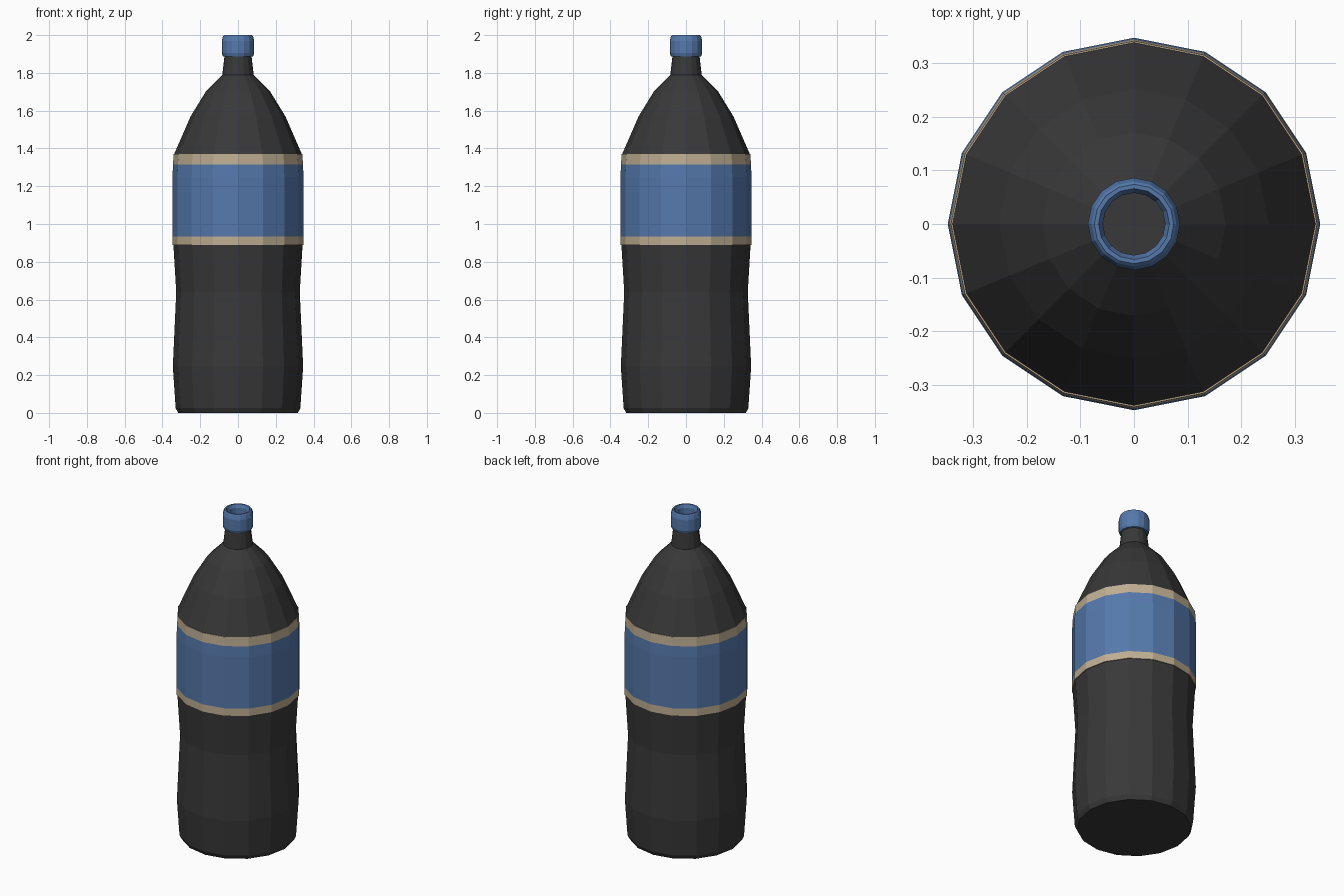
import bpy, bmesh
from math import cos, sin, tau

if "Cube" in bpy.data.objects:
    bpy.data.objects.remove(bpy.data.objects["Cube"])

SIDES = 16


def material(name, rgb):
    m = bpy.data.materials.new(name)
    m.diffuse_color = (*rgb, 1)
    m.use_nodes = True
    m.node_tree.nodes["Principled BSDF"].inputs["Base Color"].default_value = m.diffuse_color
    return m


DARK = material("dark", (0.04, 0.04, 0.04))
BLUE = material("blue", (0.09, 0.19, 0.41))
TAN = material("tan", (0.52, 0.42, 0.29))


def lathe(name, profile, mat, cap_start=False, cap_end=False):
    """Spin (radius, height) points round z as flat facets."""
    bm = bmesh.new()
    rings = [[bm.verts.new((r * cos(tau * i / SIDES), r * sin(tau * i / SIDES), z))
              for i in range(SIDES)] for r, z in profile]
    for a, b in zip(rings, rings[1:]):
        for i in range(SIDES):
            j = (i + 1) % SIDES
            bm.faces.new((a[i], a[j], b[j], b[i]))
    if cap_start:
        bm.faces.new(rings[0][::-1])
    if cap_end:
        bm.faces.new(rings[-1])
    mesh = bpy.data.meshes.new(name)
    bm.to_mesh(mesh)
    bm.free()
    mesh.materials.append(mat)
    ob = bpy.data.objects.new(name, mesh)
    bpy.context.collection.objects.link(ob)
    return ob


# Bottle body: base, waisted grip, shoulder and neck
lathe("bottle_body", [
    (0.317, 0), (0.33, 0.025), (0.345, 0.245), (0.327, 0.64), (0.342, 0.89),
    (0.342, 1.25), (0.338, 1.37), (0.251, 1.57), (0.171, 1.70),
    (0.083, 1.79), (0.071, 1.895)], DARK, True, True)

# Wrapped label with its two border bands
lathe("label_lower_band", [(0.342, 0.89), (0.347, 0.89), (0.347, 0.935)], TAN)
lathe("label_panel", [(0.347, 0.935), (0.347, 1.25), (0.344, 1.315)], BLUE)
lathe("label_upper_band", [(0.344, 1.315), (0.341, 1.37), (0.338, 1.37)], TAN)

# Open screw collar at the mouth
lathe("mouth_collar", [
    (0.07, 1.885), (0.08, 1.888), (0.086, 1.905), (0.086, 1.97), (0.079, 1.995),
    (0.074, 2.0), (0.066, 2.0), (0.058, 1.98), (0.058, 1.89)], BLUE)
